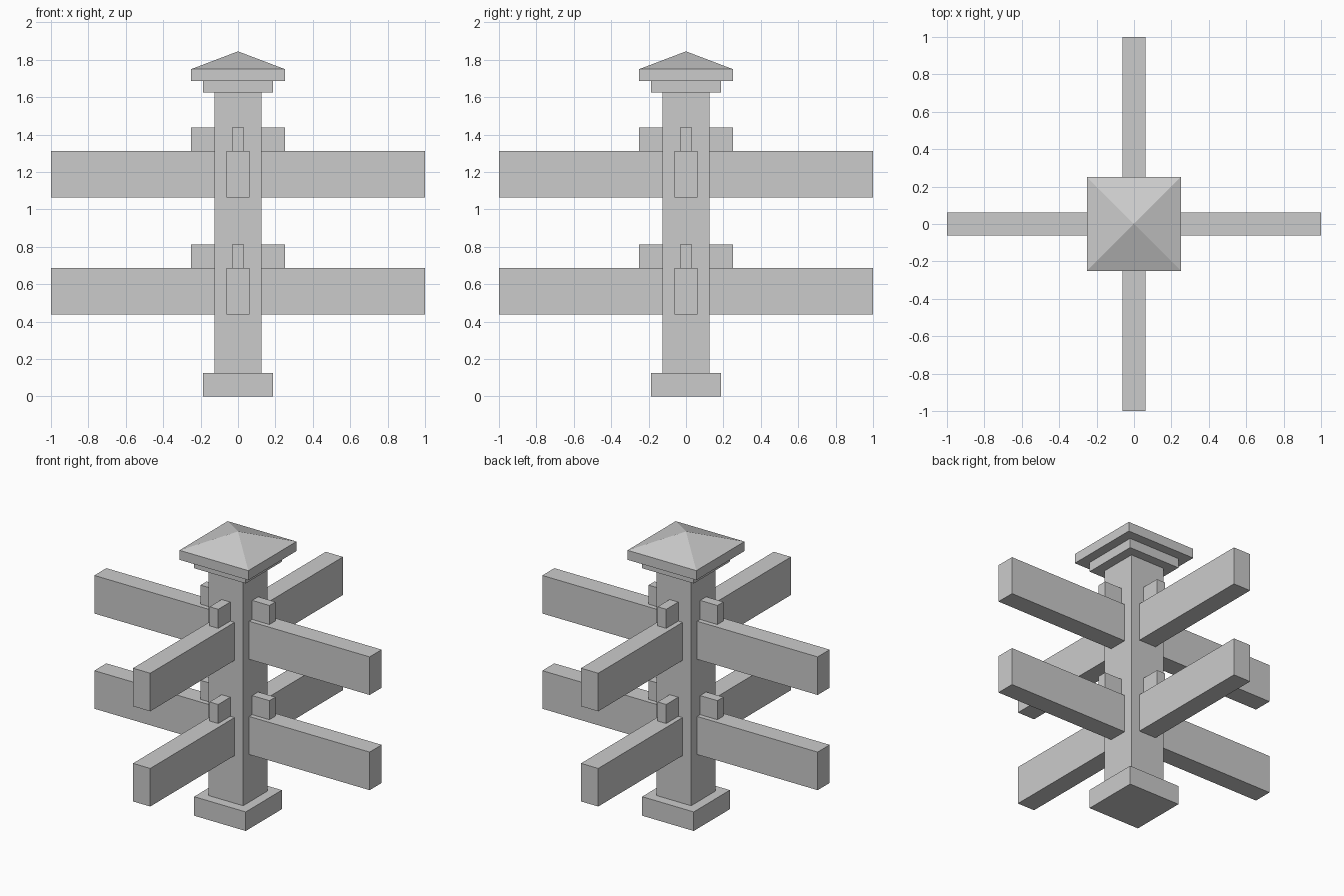
import bpy, bmesh
from math import pi
from mathutils import Matrix

if "Cube" in bpy.data.objects:
    bpy.data.objects.remove(bpy.data.objects["Cube"])


def box(name, lo, hi, turn=0):
    """Box between two corners, turned about the z axis in quarter turns."""
    bm = bmesh.new()
    bmesh.ops.create_cube(bm, size=1)
    for v in bm.verts:
        v.co = [lo[i] + (v.co[i] + 0.5) * (hi[i] - lo[i]) for i in range(3)]
    bm.transform(Matrix.Rotation(turn * pi / 2, 4, 'Z'))
    return finish(name, bm)


def finish(name, bm):
    bmesh.ops.recalc_face_normals(bm, faces=bm.faces[:])
    mesh = bpy.data.meshes.new(name)
    bm.to_mesh(mesh)
    bm.free()
    obj = bpy.data.objects.new(name, mesh)
    bpy.context.collection.objects.link(obj)
    return obj


def slab(name, half, z0, z1):
    return box(name, (-half, -half, z0), (half, half, z1))


# Post with its foot and stepped cap
slab("base", 0.1875, 0, 0.125)
slab("post", 0.125, 0.125, 1.625)
slab("cap_lower", 0.1875, 1.625, 1.6875)
slab("cap_upper", 0.25, 1.6875, 1.75)

# Pyramid on top of the cap
bm = bmesh.new()
corners = [bm.verts.new((x, y, 1.75)) for x, y in
           ((-.25, -.25), (.25, -.25), (.25, .25), (-.25, .25))]
apex = bm.verts.new((0, 0, 1.845))
bm.faces.new(corners)
for i in range(4):
    bm.faces.new((corners[i], corners[(i + 1) % 4], apex))
finish("cap_pyramid", bm)

# Two tiers of rails in four directions, each with a small block on top
for tier, z in (("lower", 0.4375), ("upper", 1.0625)):
    for turn, side in enumerate(("right", "back", "left", "front")):
        box(f"{tier}_rail_{side}", (0.125, -0.0625, z), (1, 0.0625, z + 0.25), turn)
        box(f"{tier}_block_{side}", (0.125, -0.03125, z + 0.25),
            (0.25, 0.03125, z + 0.375), turn)
